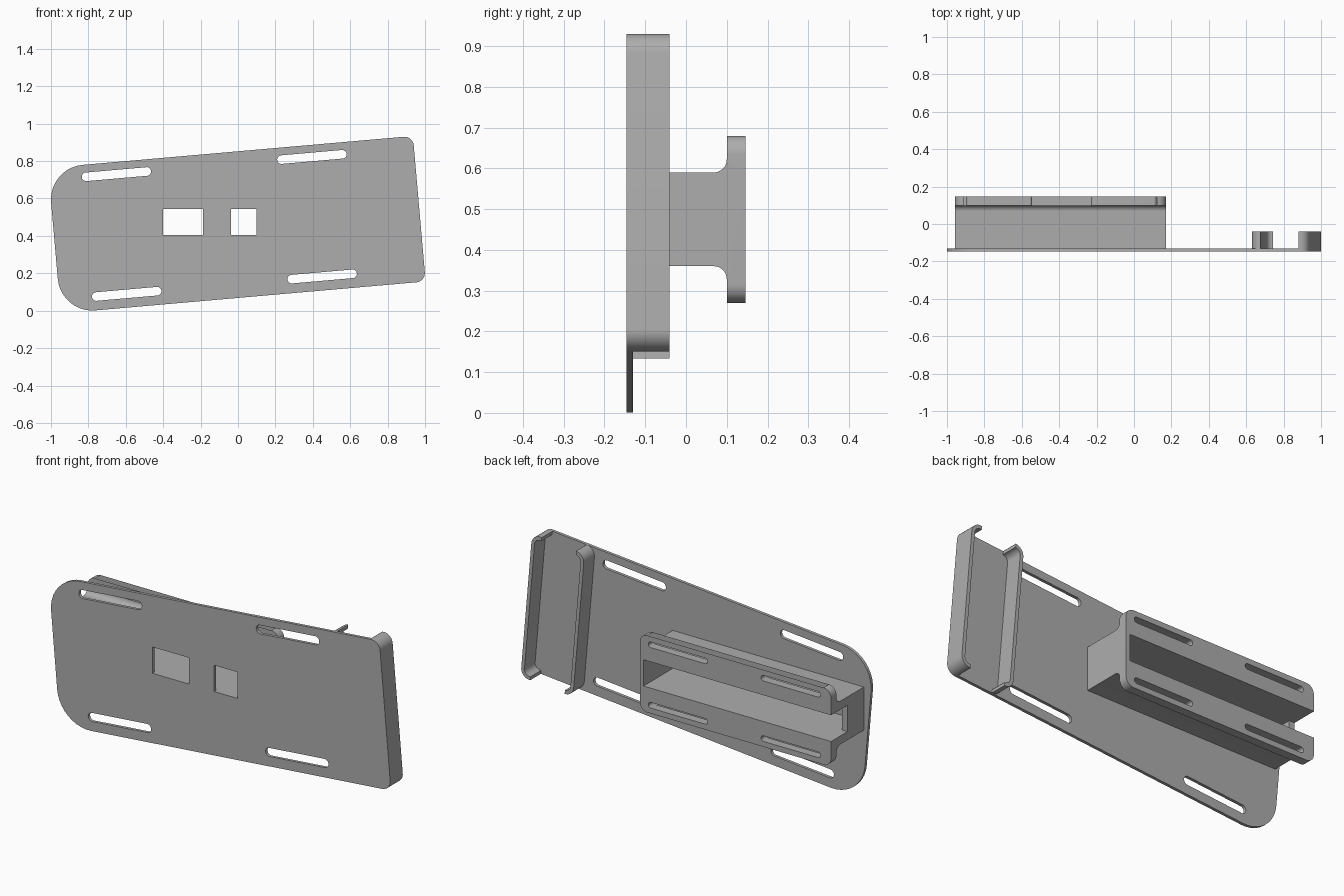
import bpy, bmesh, math
from mathutils import Vector, Matrix

cube = bpy.data.objects.get("Cube")
if cube:
    bpy.data.objects.remove(cube, do_unlink=True)

grey = bpy.data.materials.new("plain_grey")
grey.use_nodes = True
grey.diffuse_color = (0.42, 0.42, 0.42, 1)
grey.node_tree.nodes["Principled BSDF"].inputs["Base Color"].default_value = grey.diffuse_color

TILT = Matrix.Rotation(math.radians(5), 2)
FRONT, PLATE_BACK, RAIL_BACK, BACK = -0.146, -0.13, -0.04, 0.146


def rounded(points, steps=10):
    """Outline from (a, b) or (a, b, radius) corners."""
    out, n = [], len(points)
    for i, p in enumerate(points):
        c = Vector(p[:2])
        r = p[2] if len(p) > 2 else 0
        if r <= 0:
            out.append(c)
            continue
        d1 = (Vector(points[i - 1][:2]) - c).normalized()
        d2 = (Vector(points[(i + 1) % n][:2]) - c).normalized()
        half = d1.angle(d2) / 2
        centre = c + (d1 + d2).normalized() * (r / math.sin(half))
        start = c + d1 * (r / math.tan(half)) - centre
        end = c + d2 * (r / math.tan(half)) - centre
        sweep = math.atan2(start.x * end.y - start.y * end.x, start.dot(end))
        out += [centre + Matrix.Rotation(sweep * k / steps, 2) @ start for k in range(steps + 1)]
    return out


def rect(a0, b0, a1, b1, r0=0, r1=None):
    """Rectangle with corner radius r0 on its low side and r1 on its high side."""
    r1 = r0 if r1 is None else r1
    return rounded([(a0, b0, r0), (a1, b0, r1), (a1, b1, r1), (a0, b1, r0)])


def slot(cx, cz, length, width, turn=None):
    loop = rect(-length / 2, -width / 2, length / 2, width / 2, width * 0.495)
    return [Vector((cx, cz)) + (turn @ p if turn else p) for p in loop]


def tilted(loop):
    return [TILT @ p for p in loop]


def prism(name, loops, lo, hi, axis="y"):
    """Extrude outlines (later ones are holes) along an axis."""
    cu = bpy.data.curves.new(name + "_outline", "CURVE")
    cu.dimensions, cu.fill_mode, cu.extrude = "2D", "BOTH", (hi - lo) / 2
    for loop in loops:
        sp = cu.splines.new("POLY")
        sp.points.add(len(loop) - 1)
        for pt, p in zip(sp.points, loop):
            pt.co = (p.x, p.y, 0, 1)
        sp.use_cyclic_u = True
    tmp = bpy.data.objects.new(name + "_outline", cu)
    bpy.context.collection.objects.link(tmp)
    bpy.context.view_layer.update()
    me = bpy.data.meshes.new_from_object(tmp.evaluated_get(bpy.context.evaluated_depsgraph_get()))
    bpy.data.objects.remove(tmp, do_unlink=True)
    bm = bmesh.new()
    bm.from_mesh(me)
    mid = (lo + hi) / 2
    for v in bm.verts:
        a, b, c = v.co
        v.co = (a, c + mid, b) if axis == "y" else (c + mid, a, b)
    bmesh.ops.remove_doubles(bm, verts=bm.verts, dist=1e-5)
    bmesh.ops.recalc_face_normals(bm, faces=bm.faces)
    bm.to_mesh(me)
    bm.free()
    me.name = name
    me.materials.clear()
    me.materials.append(grey)
    ob = bpy.data.objects.new(name, me)
    bpy.context.collection.objects.link(ob)
    return ob


def activate(ob):
    bpy.ops.object.select_all(action="DESELECT")
    ob.select_set(True)
    bpy.context.view_layer.objects.active = ob


def boolean(ob, cutter, operation):
    mod = ob.modifiers.new(operation.lower(), "BOOLEAN")
    mod.object, mod.operation, mod.solver = cutter, operation, "EXACT"
    activate(ob)
    bpy.ops.object.modifier_apply(modifier=mod.name)
    bpy.data.objects.remove(cutter, do_unlink=True)


# Tilted mounting plate with strap slots and two level windows
U0, U1, V0, V1 = -0.945, 1.013, 0.068, 0.849
plate_loops = [tilted(rect(U0, V0, U1, V1, 0.185, 0.05))]
for cx, cz in [(-0.65, 0.73), (0.395, 0.822), (-0.595, 0.09), (0.45, 0.183)]:
    plate_loops.append(slot(cx, cz, 0.372, 0.046, TILT))
for x0, x1 in [(-0.402, -0.187), (-0.038, 0.1)]:
    plate_loops.append(rect(x0, 0.405, x1, 0.545))
parts = [prism("mounting_plate", plate_loops, FRONT, PLATE_BACK)]

# Pair of facing rails with short curved returns
T, R = 0.019, 0.05


def rail(name, outer, end):
    t = T if end < outer else -T
    corners = [(end, V1), (outer, V1, R), (outer, V0, R), (end, V0),
               (end, V0 + T), (outer - t, V0 + T, R - T),
               (outer - t, V1 - T, R - T), (end, V1 - T)]
    return prism(name, [tilted(rounded(corners))], PLATE_BACK, RAIL_BACK)


parts.append(rail("outer_rail", U1, U1 - 0.057))
parts.append(rail("inner_rail", 0.703, 0.703 + 0.049))

# Flanged channel: cross-section along x, trimmed by an outline with slots and cavity
X0, X1, ZC = -0.957, 0.17, 0.475
WEB, FLANGE, FLANGE_Y, FILLET = 0.115, 0.205, 0.1, 0.032
section = rounded([(PLATE_BACK, ZC - WEB), (FLANGE_Y, ZC - WEB, FILLET),
                   (FLANGE_Y, ZC - FLANGE), (BACK, ZC - FLANGE),
                   (BACK, ZC + FLANGE), (FLANGE_Y, ZC + FLANGE),
                   (FLANGE_Y, ZC + WEB, FILLET), (PLATE_BACK, ZC + WEB)])
channel = prism("flanged_channel", [section], X0 - 0.05, X1 + 0.05, "x")
trim_loops = [rect(X0, ZC - FLANGE, X1, ZC + FLANGE, 0.045),
              rect(X0 + 0.032, ZC - 0.07, X1 - 0.022, ZC + 0.07)]
for cx in (-0.72, -0.055):
    for side in (-1, 1):
        trim_loops.append(slot(cx, ZC + side * 0.161, 0.35, 0.03))
boolean(channel, prism("channel_trim", trim_loops, FRONT - 0.1, BACK + 0.1), "INTERSECT")

# Notch that opens the far end of the channel above its low end wall
notch = prism("end_notch", [rect(X0 - 0.1, ZC - 0.07, X0 + 0.06, ZC + 0.07)], 0.008, BACK + 0.1)
boolean(channel, notch, "DIFFERENCE")
parts.append(channel)

for ob in parts:
    activate(ob)
    bpy.ops.object.shade_smooth_by_angle(angle=math.radians(30))
